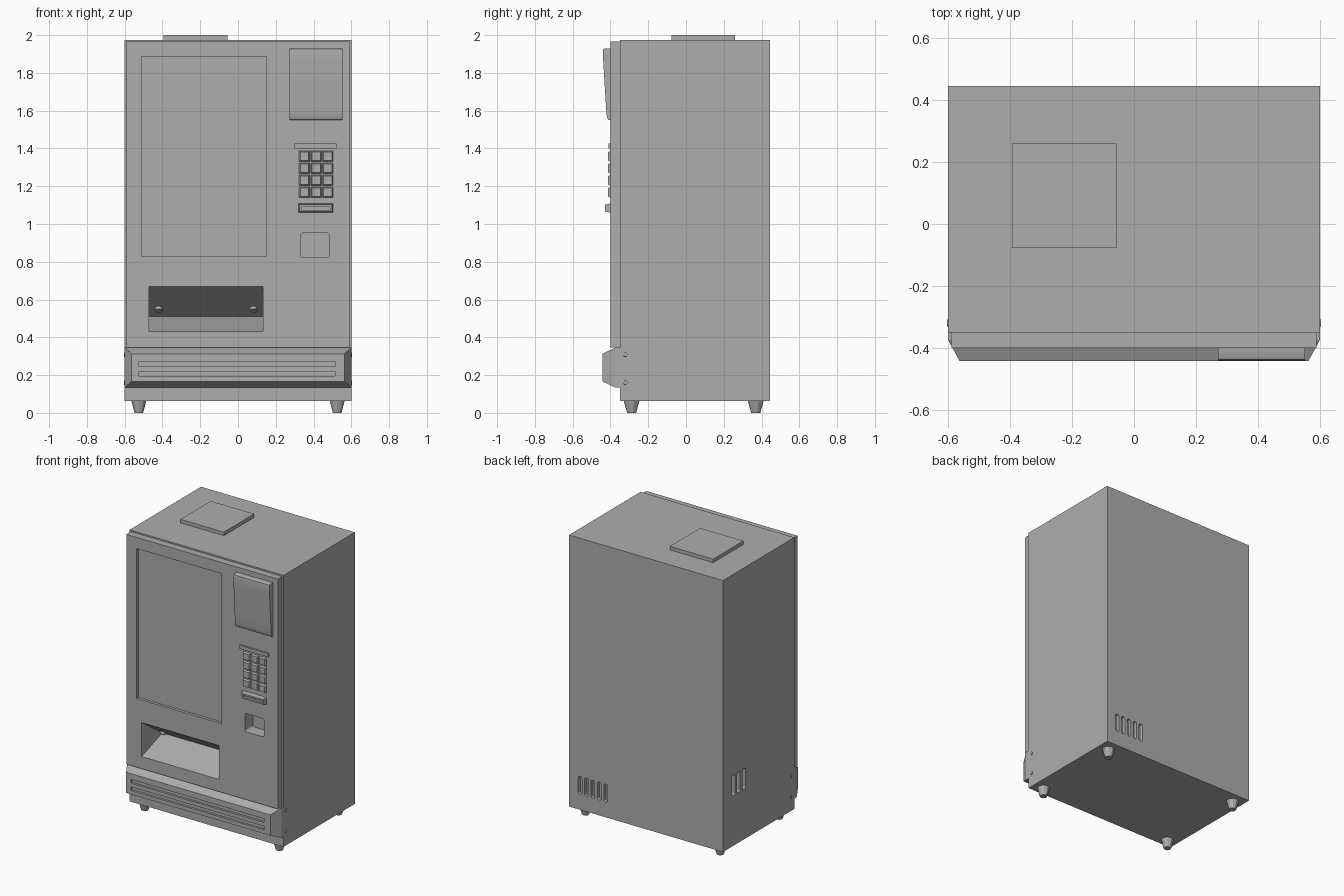
import bpy, bmesh, math
from mathutils import Matrix, Vector

cube = bpy.data.objects.get("Cube")
if cube:
    bpy.data.objects.remove(cube, do_unlink=True)

grey = bpy.data.materials.new("plain_grey")
grey.use_nodes = True
grey.diffuse_color = (0.42, 0.42, 0.42, 1)
grey.node_tree.nodes["Principled BSDF"].inputs["Base Color"].default_value = (0.42, 0.42, 0.42, 1)


def finish(name, bm):
    bmesh.ops.recalc_face_normals(bm, faces=bm.faces)
    mesh = bpy.data.meshes.new(name)
    bm.to_mesh(mesh)
    bm.free()
    mesh.materials.append(grey)
    obj = bpy.data.objects.new(name, mesh)
    bpy.context.collection.objects.link(obj)
    return obj


def box(name, x, y, z, round_axis=None, radius=0.01):
    """Box from (min, max) ranges, optionally rounding edges along one axis."""
    bm = bmesh.new()
    bmesh.ops.create_cube(bm, size=1)
    for v in bm.verts:
        v.co = Vector([r[0] if c < 0 else r[1] for c, r in zip(v.co, (x, y, z))])
    if round_axis is not None:
        edges = [e for e in bm.edges
                 if abs((e.verts[0].co - e.verts[1].co).normalized()[round_axis]) > 0.9]
        bmesh.ops.bevel(bm, geom=edges, offset=radius, segments=3, profile=0.5, affect='EDGES')
    return finish(name, bm)


def frustum(name, x, z, back, front, inset_x, inset_z):
    """Block whose front face is smaller than its back."""
    obj = box(name, x, (front, back), z)
    cx, cz = sum(x) / 2, sum(z) / 2
    for v in obj.data.vertices:
        if abs(v.co.y - front) < 1e-5:
            v.co.x += inset_x if v.co.x < cx else -inset_x
            v.co.z += inset_z if v.co.z < cz else -inset_z
    return obj


def prism(name, x, profile):
    """Extrude a (y, z) profile along x."""
    bm = bmesh.new()
    face = bm.faces.new([bm.verts.new((x[0], y, z)) for y, z in profile])
    ext = bmesh.ops.extrude_face_region(bm, geom=[face])
    verts = [g for g in ext["geom"] if isinstance(g, bmesh.types.BMVert)]
    bmesh.ops.translate(bm, verts=verts, vec=(x[1] - x[0], 0, 0))
    return finish(name, bm)


def cone(name, centre, axis, r1, r2, depth, sides):
    bm = bmesh.new()
    turn = Vector((0, 0, 1)).rotation_difference(Vector(axis)).to_matrix().to_4x4()
    bmesh.ops.create_cone(bm, cap_ends=True, segments=sides, radius1=r1, radius2=r2,
                          depth=depth, matrix=Matrix.Translation(centre) @ turn)
    return finish(name, bm)


def select_only(obj):
    bpy.ops.object.select_all(action='DESELECT')
    obj.select_set(True)
    bpy.context.view_layer.objects.active = obj


def smooth(obj, degrees=30):
    select_only(obj)
    bpy.ops.object.shade_smooth_by_angle(angle=math.radians(degrees))


def cut(targets, cutters):
    for target in targets:
        select_only(target)
        for cutter in cutters:
            mod = target.modifiers.new("cut", 'BOOLEAN')
            mod.operation, mod.solver, mod.object = 'DIFFERENCE', 'EXACT', cutter
            bpy.ops.object.modifier_apply(modifier=mod.name)
    for cutter in cutters:
        bpy.data.objects.remove(cutter, do_unlink=True)


# Cabinet, door and roof plate
FRONT = -0.40
cabinet = box("cabinet", (-0.6, 0.6), (-0.35, 0.445), (0.062, 1.975))
door = box("door", (-0.59, 0.59), (FRONT, -0.35), (0.345, 1.965))
box("roof_plate", (-0.394, -0.056), (-0.077, 0.26), (1.975, 2.0))

# Wedge-shaped delivery pocket and coin return, cut through door into cabinet
pocket = prism("pocket_cutter", (-0.471, 0.132),
               [(FRONT - 0.01, 0.677), (FRONT - 0.01, 0.428), (-0.17, 0.51)])
coin_return = box("coin_return_cutter", (0.333, 0.484), (-0.5, -0.31), (0.823, 0.952), 1, 0.012)
cut([door, cabinet], [pocket, coin_return])

# Recessed display window
cut([door], [box("window_cutter", (-0.51, 0.152), (-0.5, FRONT + 0.02), (0.83, 1.886))])

# Ventilation slots on the back and on one side
vents = []
for i in range(5):
    x = 0.515 - i * 0.05
    vents.append(box("vent_cutter", (x - 0.014, x + 0.014), (0.42, 0.5), (0.17, 0.296), 1))
for i in range(3):
    y = 0.33 - i * 0.059
    vents.append(box("vent_cutter", (-0.7, -0.575), (y - 0.017, y + 0.017), (0.416, 0.56), 0))
cut([cabinet], vents)

# Pocket knobs on the sloping ceiling
for x in (-0.42, 0.082):
    smooth(cone("pocket_knob", (x, -0.235, 0.55), (0, -0.57, -0.82), 0.021, 0.019, 0.024, 16))

# Chamfered kick bumper with two long grooves
box("bumper_base", (-0.6, 0.6), (-0.375, -0.35), (0.135, 0.345))
bumper = frustum("bumper", (-0.6, 0.6), (0.135, 0.345), -0.375, -0.443, 0.037, 0.032)
cut([bumper], [box("groove_cutter", (-0.525, 0.513), (-0.5, -0.428), (z, z + 0.026))
               for z in (0.194, 0.246)])
for side in (-1, 1):
    for z in (0.16, 0.308):
        smooth(cone("bumper_bolt", (side * 0.598, -0.32, z), (side, 0, 0),
                    0.014, 0.011, 0.012, 12))

# Curved sign panel
sign = prism("sign_panel", (0.272, 0.553),
             [(FRONT, 1.93), (-0.432, 1.93), (-0.438, 1.926), (-0.44, 1.915), (-0.438, 1.86),
              (-0.432, 1.76), (-0.426, 1.66), (-0.421, 1.585), (-0.418, 1.565),
              (-0.412, 1.552), (FRONT, 1.55)])
smooth(sign, 35)

# Keypad with its top strip
box("keypad_strip", (0.299, 0.521), (-0.411, FRONT), (1.401, 1.426))
for row in range(4):
    for col in range(3):
        x, z = 0.352 + col * 0.0615, 1.358 - row * 0.0635
        frustum("keypad_key", (x - 0.028, x + 0.028), (z - 0.028, z + 0.028),
                FRONT, -0.413, 0.006, 0.006)

# Coin slot
slot = frustum("coin_slot", (0.32, 0.503), (1.06, 1.108), FRONT, -0.428, 0.006, 0.006)
cut([slot], [box("slot_cutter", (0.337, 0.487), (-0.5, -0.41), (1.075, 1.091))])

# Tapered feet
for x in (-0.525, 0.525):
    for y in (-0.288, 0.369):
        cone("foot", (x, y, 0.0325), (0, 0, 1), 0.024, 0.042, 0.065, 10)
